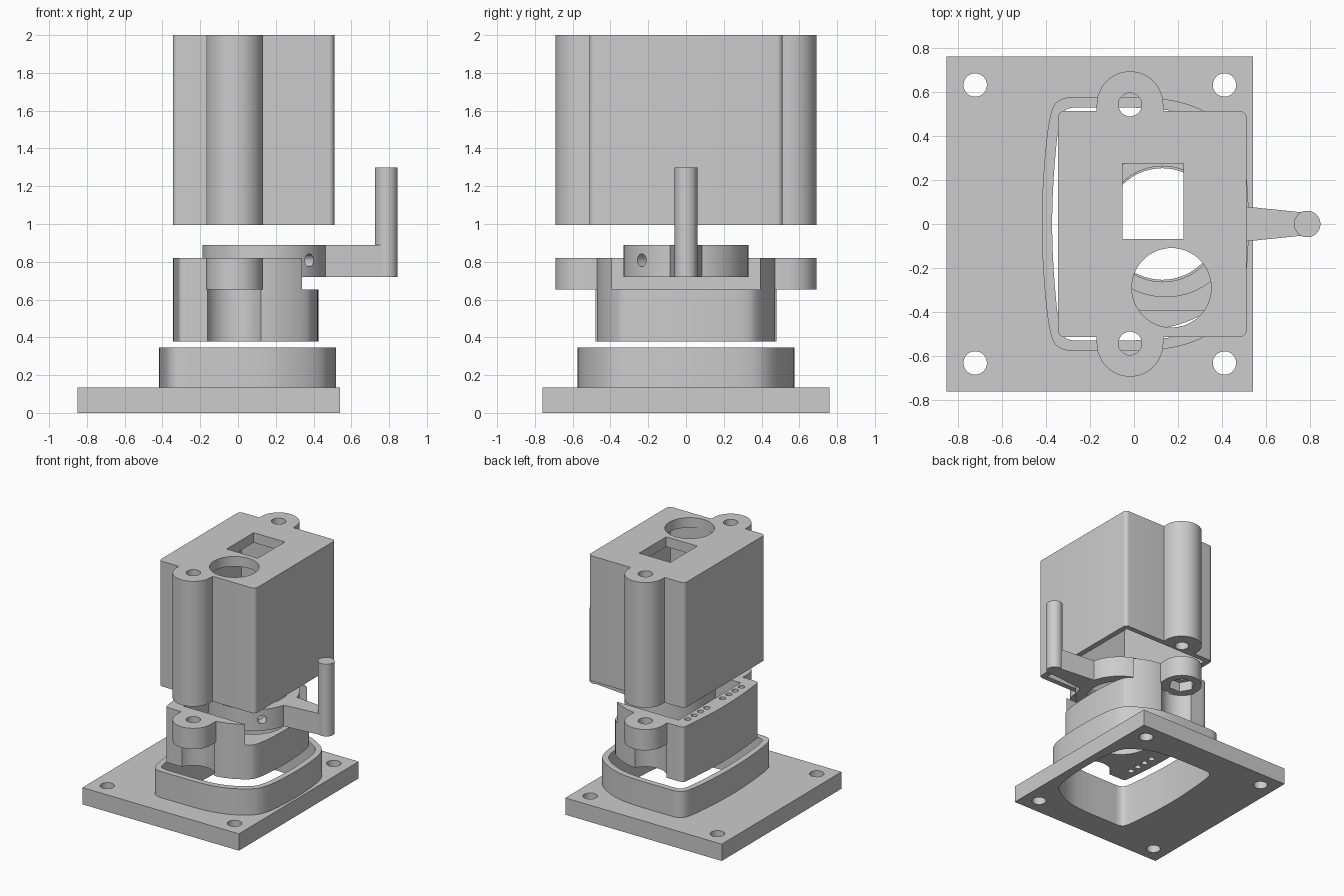
import bpy, bmesh, math
from mathutils import Vector, Matrix

if "Cube" in bpy.data.objects:
    bpy.data.objects.remove(bpy.data.objects["Cube"], do_unlink=True)

grey = bpy.data.materials.new("plain_grey")
grey.use_nodes = True
grey.diffuse_color = (0.604, 0.604, 0.604, 1)
grey.node_tree.nodes["Principled BSDF"].inputs["Base Color"].default_value = grey.diffuse_color


def prism(name, points, z0, z1):
    """Extrude a closed outline from z0 to z1."""
    bm = bmesh.new()
    face = bm.faces.new([bm.verts.new((x, y, z0)) for x, y in points])
    top = bmesh.ops.extrude_face_region(bm, geom=[face])["geom"]
    bmesh.ops.translate(bm, vec=(0, 0, z1 - z0),
                        verts=[g for g in top if isinstance(g, bmesh.types.BMVert)])
    bmesh.ops.recalc_face_normals(bm, faces=bm.faces)
    mesh = bpy.data.meshes.new(name)
    bm.to_mesh(mesh)
    bm.free()
    mesh.materials.append(grey)
    obj = bpy.data.objects.new(name, mesh)
    bpy.context.collection.objects.link(obj)
    return obj


def circle(x, y, r, n=48):
    return [(x + r * math.cos(math.tau * i / n), y + r * math.sin(math.tau * i / n)) for i in range(n)]


def rect(x0, x1, y0, y1, r=0.0):
    if not r:
        return [(x0, y0), (x1, y0), (x1, y1), (x0, y1)]
    points = []
    corners = [(x1 - r, y1 - r), (x0 + r, y1 - r), (x0 + r, y0 + r), (x1 - r, y0 + r)]
    for k, (cx, cy) in enumerate(corners):
        for i in range(7):
            a = math.pi / 2 * (k + i / 6)
            points.append((cx + r * math.cos(a), cy + r * math.sin(a)))
    return points


def rounded(points, passes=3):
    """Round a closed outline by repeatedly cutting its corners."""
    points = [Vector(p) for p in points]
    for _ in range(passes):
        pairs = zip(points, points[1:] + points[:1])
        points = [a.lerp(b, t) for a, b in pairs for t in (0.25, 0.75)]
    return points


def inset(points, d):
    """Move the edges of a counter-clockwise outline inward by d."""
    points = [Vector(p) for p in points]
    out = []
    for i, p in enumerate(points):
        e1 = (p - points[i - 1]).normalized()
        e2 = (points[(i + 1) % len(points)] - p).normalized()
        n1, n2 = Vector((-e1.y, e1.x)), Vector((-e2.y, e2.x))
        out.append(p + (n1 + n2) * d / (1 + n1.dot(n2)))
    return out


def combine(obj, others, operation):
    """Apply booleans with helper solids, then discard the helpers."""
    for other in others:
        other.hide_render = True
        mod = obj.modifiers.new("bool", "BOOLEAN")
        mod.operation, mod.object, mod.solver = operation, other, "EXACT"
    bpy.context.view_layer.update()
    graph = bpy.context.evaluated_depsgraph_get()
    mesh = bpy.data.meshes.new_from_object(obj.evaluated_get(graph))
    obj.modifiers.clear()
    obj.data = mesh
    for other in others:
        bpy.data.objects.remove(other, do_unlink=True)


def cyl(x, y, r, z0, z1, n=48):
    return prism("helper", circle(x, y, r, n), z0, z1)


def block(x0, x1, y0, y1, z0, z1):
    return prism("helper", rect(x0, x1, y0, y1), z0, z1)


LUG_X, LUG_Y, LUG_R, BOLT_R = -0.018, 0.541, 0.151, 0.053
HUB_X = 0.143
SIDES = (-1, 1)


def lugs(z0, z1):
    """Bolt lugs at the front and back."""
    parts = []
    for s in SIDES:
        parts.append(cyl(LUG_X, s * LUG_Y, LUG_R, z0, z1))
        y0, y1 = sorted((s * 0.42, s * LUG_Y))
        parts.append(block(LUG_X - LUG_R, LUG_X + LUG_R, y0, y1, z0, z1))
    return parts


def bolt_holes():
    return [cyl(LUG_X, s * LUG_Y, BOLT_R, -1, 3, 32) for s in SIDES]


# Shared control outline of the rim and the body
half = [(0.52, 0.12), (0.495, 0.36), (0.42, 0.46), (0.25, 0.548), (0.08, 0.575),
        (-0.2, 0.575), (-0.35, 0.575), (-0.39, 0.47), (-0.418, 0.14)]
control = half + [(x, -y) for x, y in reversed(half)]

# Base plate with raised rim
base = prism("base_plate", rect(-0.85, 0.54, -0.76, 0.76), 0, 0.135)
combine(base, [prism("helper", rounded(control), 0.05, 0.345)], "UNION")
holes = [cyl(x, s * 0.63, BOLT_R, -1, 1, 32) for x in (-0.72, 0.41) for s in SIDES]
combine(base, [prism("helper", rounded(inset(control, 0.047)), -1, 1)] + holes, "DIFFERENCE")

# Body: rounded block with bolt recesses, lugs, crank slot and bore
body_control = [(p.x - 0.02 if p.x < 0 else p.x, p.y) for p in inset(control, 0.095)]
body = prism("body", rounded(body_control), 0.378, 0.82)
combine(body, [cyl(LUG_X, s * LUG_Y, 0.157, 0.2, 0.652) for s in SIDES], "DIFFERENCE")
combine(body, lugs(0.652, 0.82), "UNION")
cutters = bolt_holes()
cutters += [cyl(LUG_X, s * LUG_Y, 0.1, 0.5, 0.73, 6) for s in SIDES]
cutters += [block(-0.21, 0.9, -0.392, 0.392, 0.652, 1), cyl(HUB_X - 0.015, 0, 0.253, 0, 1, 64)]
cutters += [cyl(-0.255, s * (0.1 + 0.08 * i), 0.024, 0, 1, 16) for i in range(4) for s in SIDES]
combine(body, cutters, "DIFFERENCE")

# Crank: ring, tapered arm and upright handle
crank = prism("crank", circle(HUB_X, 0, 0.332, 72), 0.72, 0.89)
arm = prism("helper", [(0.4, -0.09), (0.79, -0.05), (0.79, 0.05), (0.4, 0.09)], 0.72, 0.89)
combine(crank, [arm, cyl(0.785, 0, 0.06, 0.72, 1.3)], "UNION")
screw = cyl(0, 0, 0.033, 0.2, 0.5, 24)
screw.matrix_world = (Matrix.Translation((HUB_X, 0, 0.808)) @ Matrix.Rotation(-math.pi / 4, 4, "Z")
                      @ Matrix.Rotation(math.pi / 2, 4, "Y"))
combine(crank, [cyl(HUB_X - 0.013, 0, 0.262, 0, 2, 64), screw], "DIFFERENCE")

# Hollow housing with lugs and two top openings
housing = prism("housing", rect(-0.345, 0.51, -0.512, 0.512, 0.03), 0.995, 2)
combine(housing, lugs(0.995, 2), "UNION")
cutters = bolt_holes()
cutters += [block(-0.3, 0.465, -0.47, 0.47, 0.9, 1.92),
            block(-0.053, 0.224, -0.068, 0.275, 1.8, 2.1),
            cyl(0.17, -0.289, 0.18, 1.8, 2.1, 64)]
combine(housing, cutters, "DIFFERENCE")

# Smooth curved walls, keep edges crisp
for obj in (base, body, crank, housing):
    bpy.ops.object.select_all(action="DESELECT")
    obj.select_set(True)
    bpy.context.view_layer.objects.active = obj
    bpy.ops.object.shade_smooth_by_angle(angle=math.radians(30))
